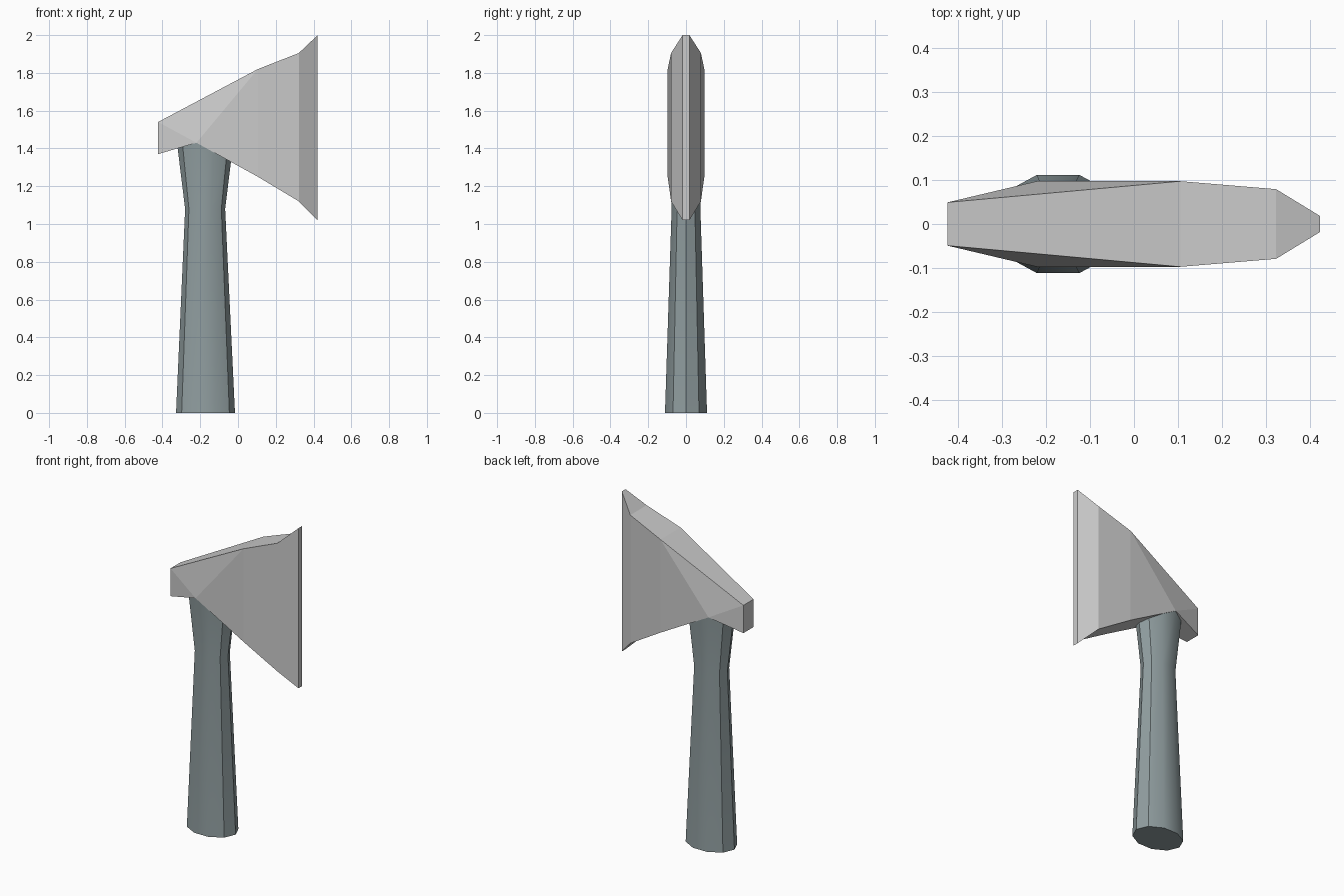
import bpy, bmesh
from math import cos, sin, tau, radians

if "Cube" in bpy.data.objects:
    bpy.data.objects.remove(bpy.data.objects["Cube"])


def finish(name, bm):
    bmesh.ops.recalc_face_normals(bm, faces=bm.faces)
    mesh = bpy.data.meshes.new(name)
    bm.to_mesh(mesh)
    bm.free()
    obj = bpy.data.objects.new(name, mesh)
    bpy.context.collection.objects.link(obj)
    return obj


# Handle: ten-sided oval rings (z, centre x, radius x, radius y)
bm = bmesh.new()
N = 10
rings = []
for z, cx, rx, ry in [(0, -0.172, 0.156, 0.117),
                      (1.08, -0.174, 0.106, 0.08),
                      (1.43, -0.174, 0.149, 0.1)]:
    rings.append([bm.verts.new((cx + rx * cos(tau * i / N), ry * sin(tau * i / N), z))
                  for i in range(N)])
for a, b in zip(rings, rings[1:]):
    for i in range(N):
        j = (i + 1) % N
        bm.faces.new((a[i], a[j], b[j], b[i]))
bm.faces.new(rings[0])
bm.faces.new(rings[-1])
handle = finish("handle", bm)
mat = bpy.data.materials.new("handle_grey_green")
mat.diffuse_color = (0.28, 0.34, 0.35, 1)
mat.use_nodes = True
mat.node_tree.nodes["Principled BSDF"].inputs["Base Color"].default_value = mat.diffuse_color
handle.data.materials.append(mat)
bpy.context.view_layer.objects.active = handle
handle.select_set(True)
bpy.ops.object.shade_smooth_by_angle(angle=radians(31))

# Axe head: outline points (x, half thickness, z), along the top and the bottom
top = [(-0.423, 0.049, 1.54), (0.105, 0.097, 1.82), (0.322, 0.079, 1.905), (0.422, 0.018, 2.0)]
low = [(-0.423, 0.049, 1.37), (-0.22, 0.097, 1.43), (0.105, 0.097, 1.25),
       (0.322, 0.079, 1.12), (0.422, 0.018, 1.02)]
bm = bmesh.new()
sides = []
for s in (-1, 1):
    t, l = [[bm.verts.new((x, s * y, z)) for x, y, z in pts] for pts in (top, low)]
    for face in [(t[0], l[0], l[1]), (t[0], l[1], t[1]), (t[1], l[1], l[2]),
                 (t[1], l[2], l[3], t[2]), (t[2], l[3], l[4], t[3])]:
        bm.faces.new(face)
    sides.append(t + l[::-1])

# Rim joining both cheeks: top, cutting edge, underside and poll
a, b = sides
for i in range(len(a)):
    j = (i + 1) % len(a)
    bm.faces.new((a[i], a[j], b[j], b[i]))
finish("axe_head", bm)
